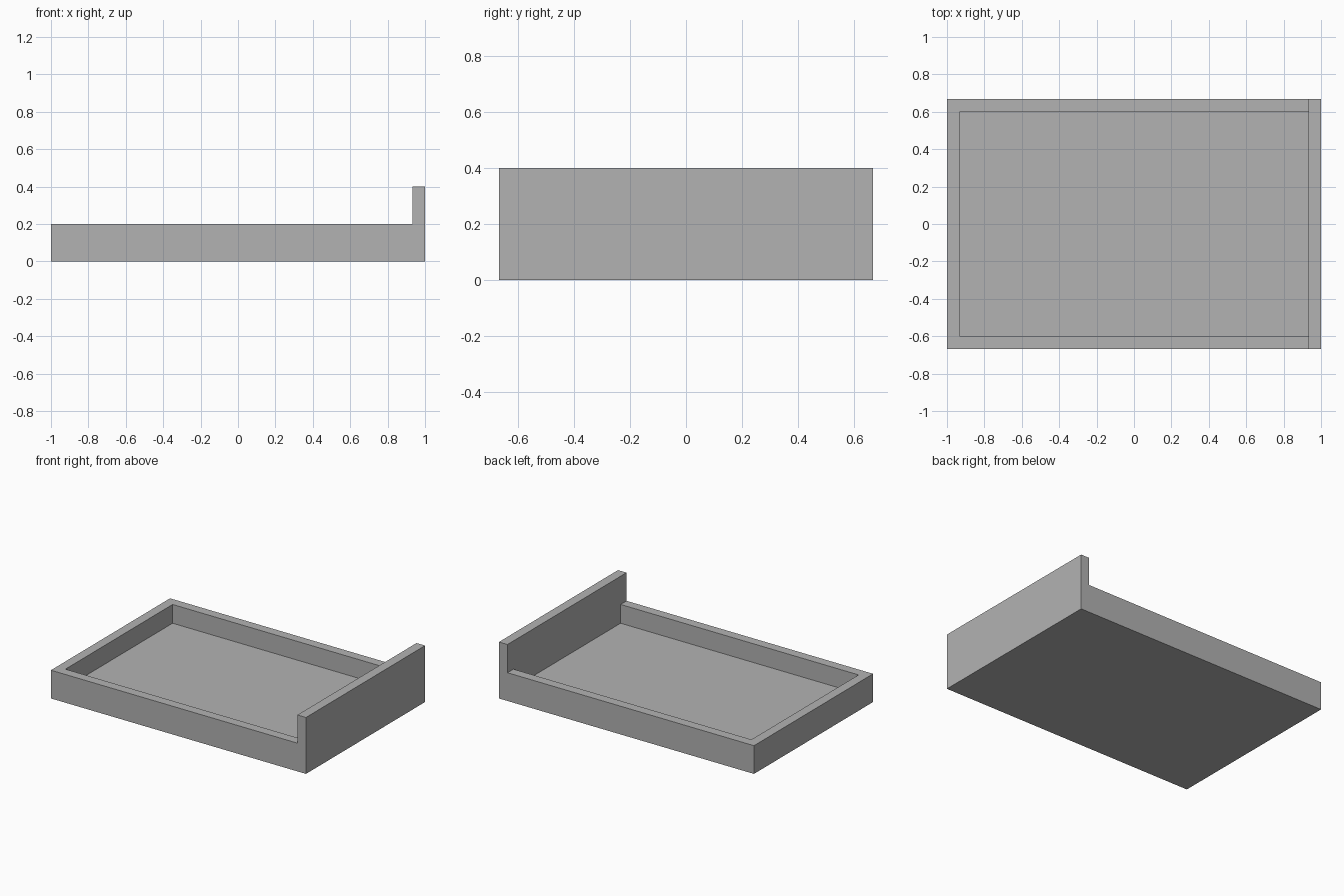
import bpy
import bmesh
from mathutils import Vector

default = bpy.data.objects.get("Cube")
if default:
    bpy.data.objects.remove(default, do_unlink=True)

HALF_X, HALF_Y, WALL = 1.0, 0.667, 0.067
FLOOR_Z, RIM_Z, HEAD_Z = 0.067, 0.2, 0.4
IN_X, IN_Y = HALF_X - WALL, HALF_Y - WALL

grey = bpy.data.materials.new("plain grey")
grey.use_nodes = True
colour = (0.448, 0.448, 0.448, 1)
grey.diffuse_color = colour
grey.node_tree.nodes["Principled BSDF"].inputs["Base Color"].default_value = colour

bm = bmesh.new()


def raise_top(height, rule):
    """Extrude the upward faces chosen by the rule to the given height."""
    bm.normal_update()
    faces = [f for f in bm.faces
             if f.normal.z > 0.9 and rule(f.calc_center_median())]
    new = bmesh.ops.extrude_face_region(bm, geom=faces)["geom"]
    for v in new:
        if isinstance(v, bmesh.types.BMVert):
            v.co.z = height
    old = [f for f in faces if f.is_valid]
    if old:
        bmesh.ops.delete(bm, geom=old, context="FACES")


# Floor slab, scored along the inner wall lines
bmesh.ops.create_cube(bm, size=1)
for v in bm.verts:
    v.co = Vector((v.co.x * 2 * HALF_X, v.co.y * 2 * HALF_Y,
                   FLOOR_Z if v.co.z > 0 else 0))
for axis, offset in (((1, 0, 0), IN_X), ((0, 1, 0), IN_Y)):
    for side in (-1, 1):
        bmesh.ops.bisect_plane(bm, geom=bm.verts[:] + bm.edges[:] + bm.faces[:],
                               plane_co=Vector(axis) * offset * side, plane_no=axis)

# Low rim all round, then the tall end wall on the left
raise_top(RIM_Z, lambda c: abs(c.x) > IN_X or abs(c.y) > IN_Y)
raise_top(HEAD_Z, lambda c: c.x > IN_X)

# Merge flat areas into single faces
bmesh.ops.dissolve_limit(bm, angle_limit=0.01, verts=bm.verts[:], edges=bm.edges[:])
bmesh.ops.recalc_face_normals(bm, faces=bm.faces[:])

mesh = bpy.data.meshes.new("tray_with_tall_end")
bm.to_mesh(mesh)
bm.free()
mesh.materials.append(grey)
bpy.context.collection.objects.link(bpy.data.objects.new("tray_with_tall_end", mesh))
